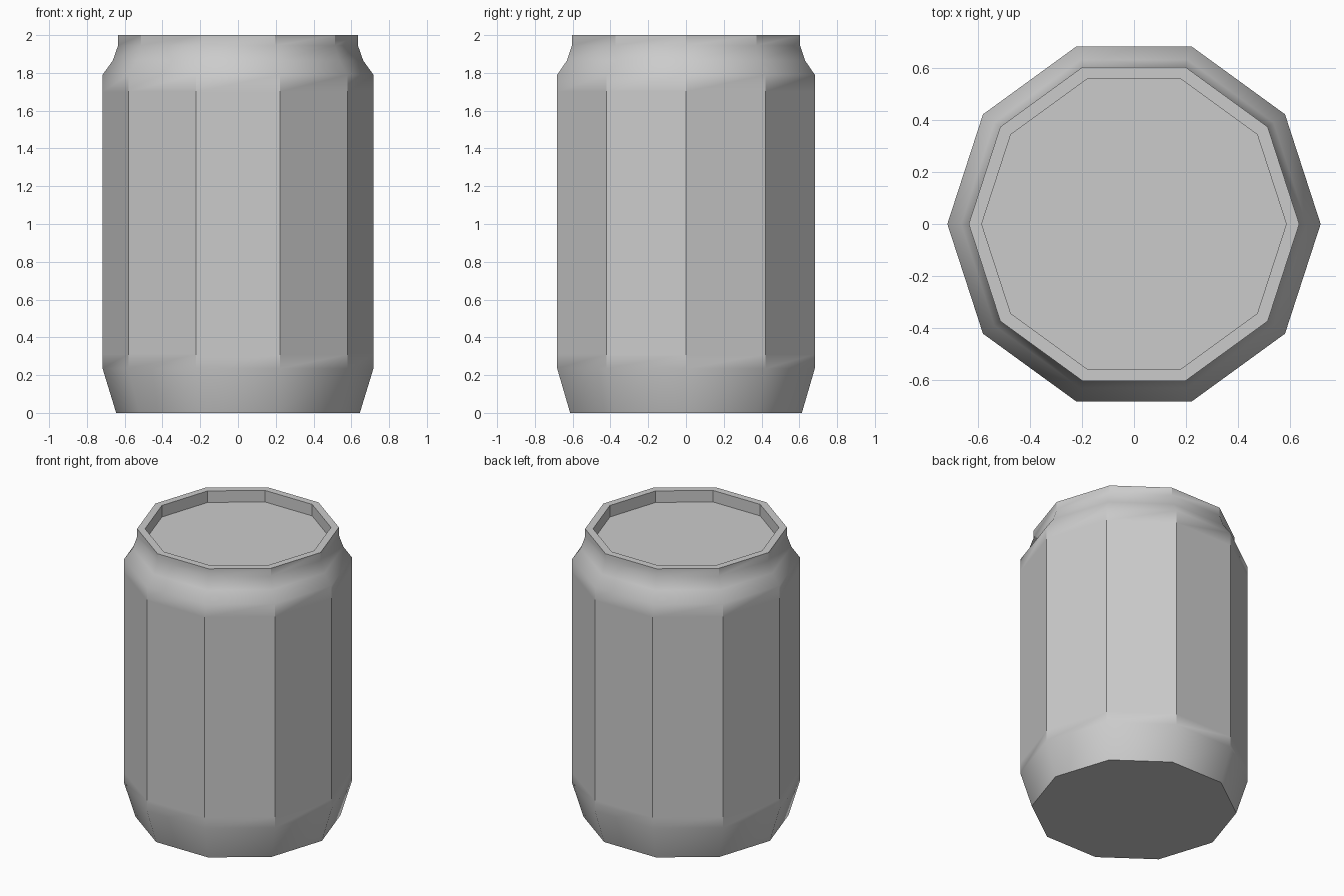
import bpy, bmesh
from math import cos, sin, tau, radians

if "Cube" in bpy.data.objects:
    bpy.data.objects.remove(bpy.data.objects["Cube"])

SIDES = 10

# Lathe profile (radius, height): base, body, shoulder, rim, recessed lid
profile = [
    (0.645, 0.0), (0.717, 0.235), (0.717, 0.31), (0.717, 1.70),
    (0.717, 1.79), (0.663, 1.865), (0.635, 1.945), (0.635, 2.0),
    (0.585, 2.0), (0.585, 1.92),
]

bm = bmesh.new()
rings = [[bm.verts.new((r * cos(tau * i / SIDES), r * sin(tau * i / SIDES), z))
          for i in range(SIDES)] for r, z in profile]

# Side walls between neighbouring rings
for low, high in zip(rings, rings[1:]):
    for i in range(SIDES):
        j = (i + 1) % SIDES
        bm.faces.new((low[i], low[j], high[j], high[i]))

# Base and lid
bm.faces.new(rings[0][::-1])
bm.faces.new(rings[-1])
bm.normal_update()

mesh = bpy.data.meshes.new("can_body")
bm.to_mesh(mesh)
bm.free()
can = bpy.data.objects.new("can_body", mesh)
bpy.context.collection.objects.link(can)

# Smooth bends along the profile, sharp facet corners on the body
bpy.context.view_layer.objects.active = can
can.select_set(True)
bpy.ops.object.shade_smooth_by_angle(angle=radians(35))
